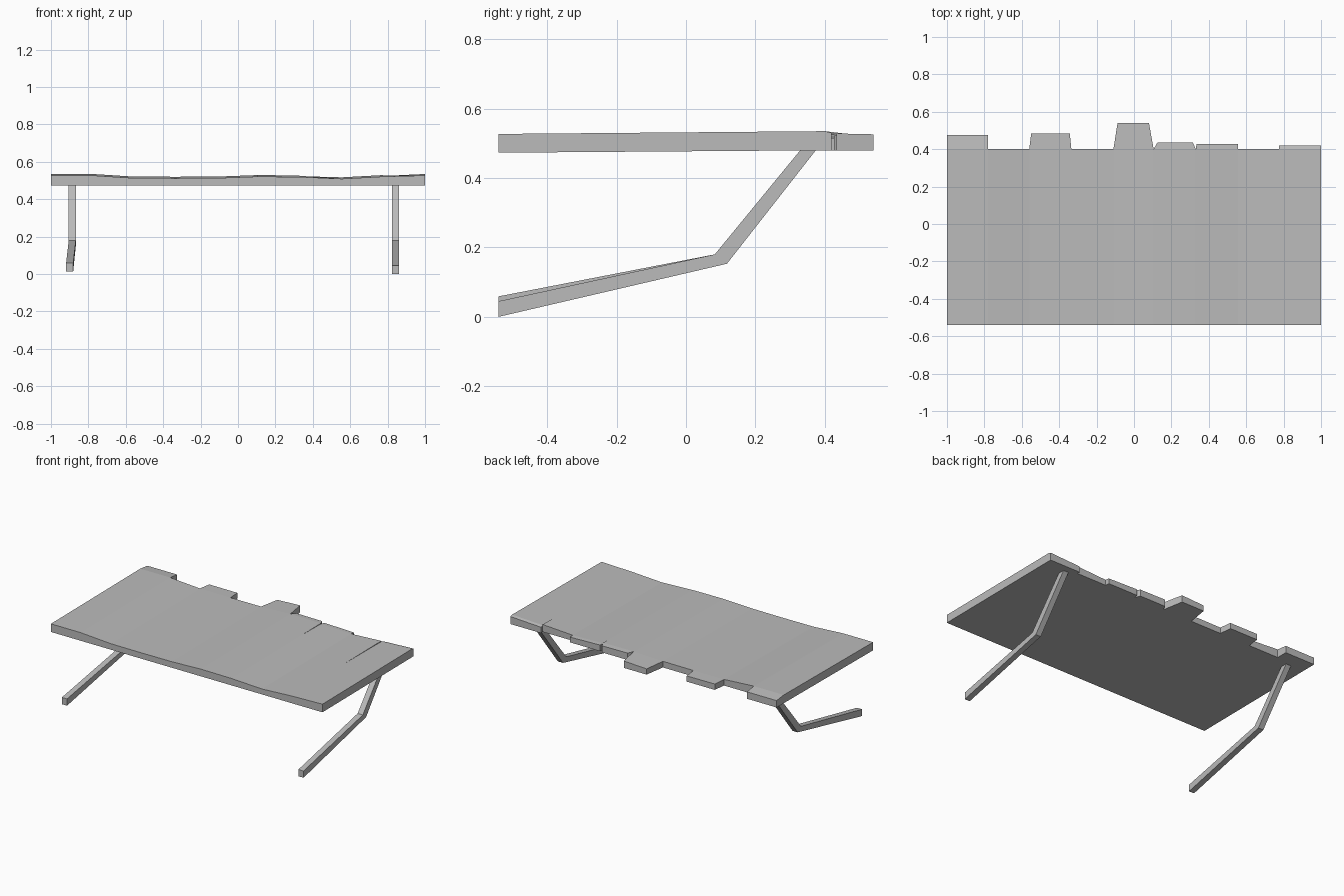
import bpy
import bmesh

cube = bpy.data.objects.get("Cube")
if cube:
    bpy.data.objects.remove(cube)

grey = bpy.data.materials.new("light grey")
grey.use_nodes = True
colour = (0.5, 0.5, 0.5, 1)
grey.diffuse_color = colour
grey.node_tree.nodes["Principled BSDF"].inputs["Base Color"].default_value = colour

FRONT, BACK = -0.54, 0.4
LOW_FRONT, LOW_BACK = 0.473, 0.48
RISE = 0.008


def finish(bm, name):
    bmesh.ops.remove_doubles(bm, verts=bm.verts, dist=0.0002)
    bmesh.ops.recalc_face_normals(bm, faces=bm.faces)
    mesh = bpy.data.meshes.new(name)
    bm.to_mesh(mesh)
    bm.free()
    mesh.materials.append(grey)
    obj = bpy.data.objects.new(name, mesh)
    bpy.context.collection.objects.link(obj)


def face(bm, *points):
    bm.faces.new([bm.verts.new(p) for p in points])


# Deck stations: x, height of the front edge
stations = [(-1, 0.527), (-0.78, 0.527), (-0.56, 0.513), (-0.335, 0.512),
            (-0.11, 0.513), (0.105, 0.521), (0.33, 0.519), (0.555, 0.509),
            (0.775, 0.521), (1, 0.527)]
# Slits: station -> (y where the slit starts, drop on its +x side)
slits = {6: (0.2, 0.004), 8: (0.01, 0.005)}
# Tabs: strip -> (outer y, inset at -x, inset at +x, drop of the outer edge)
tabs = {0: (0.475, 0, 0, 0.009), 2: (0.483, 0.01, 0.008, 0.002),
        4: (0.54, 0.022, 0.025, 0.003), 5: (0.435, 0.02, 0.015, 0.003),
        6: (0.428, 0.005, 0, 0.002), 8: (0.42, 0, 0, 0.005)}

# Wavy deck with tabs along the back
bm = bmesh.new()
for i in range(len(stations) - 1):
    (x0, h0), (x1, h1) = stations[i], stations[i + 1]
    b0 = h0 + RISE - slits.get(i, (0, 0))[1]
    b1 = h1 + RISE
    top = [(x0, FRONT, h0), (x1, FRONT, h1)]
    if i + 1 in slits:
        y = slits[i + 1][0]
        top.append((x1, y, h1 + RISE * (y - FRONT) / (BACK - FRONT)))
    top += [(x1, BACK, b1), (x0, BACK, b0)]
    if i in slits:
        y = slits[i][0]
        start = (x0, y, h0 + RISE * (y - FRONT) / (BACK - FRONT))
        top.append(start)
        face(bm, start, (x0, BACK, b0), (x0, BACK, h0 + RISE))
    face(bm, *top)
    f0, f1 = (x0, FRONT, LOW_FRONT), (x1, FRONT, LOW_FRONT)
    k0, k1 = (x0, BACK, LOW_BACK), (x1, BACK, LOW_BACK)
    face(bm, f0, k0, k1, f1)
    face(bm, f0, f1, top[1], top[0])
    if i == 0:
        face(bm, f0, (x0, FRONT, h0), (x0, BACK, b0), k0)
    if i == len(stations) - 2:
        face(bm, f1, k1, (x1, BACK, b1), (x1, FRONT, h1))
    t0, t1 = (x0, BACK, b0), (x1, BACK, b1)
    if i in tabs:
        y, in0, in1, drop = tabs[i]
        o0, o1 = (x0 + in0, y, b0 - drop), (x1 - in1, y, b1 - drop)
        l0, l1 = (x0 + in0, y, LOW_BACK), (x1 - in1, y, LOW_BACK)
        face(bm, t0, t1, o1, o0)
        face(bm, k0, l0, l1, k1)
        face(bm, o0, o1, l1, l0)
        face(bm, t0, o0, l0, k0)
        face(bm, t1, k1, l1, o1)
    else:
        face(bm, t0, t1, k1, k0)
finish(bm, "deck")


# Bent legs: square bar through hip, knee and foot
def leg(name, x, foot_x, lift):
    bm = bmesh.new()
    sections = [(x, (0.33, 0.481), (0.375, 0.481)),
                (x, (0.083, 0.18), (0.118, 0.153)),
                (foot_x, (FRONT, 0.045 + lift), (FRONT, lift))]
    rings = []
    for cx, a, b in sections:
        w = 0.019
        rings.append([bm.verts.new(p) for p in (
            (cx - w, *a), (cx + w, *a), (cx + w, *b), (cx - w, *b))])
    for r, s in zip(rings, rings[1:]):
        for j in range(4):
            n = (j + 1) % 4
            bm.faces.new((r[j], r[n], s[n], s[j]))
    bm.faces.new(rings[0])
    bm.faces.new(rings[-1])
    finish(bm, name)


leg("left_leg", 0.842, 0.842, 0.0)
leg("right_leg", -0.886, -0.9, 0.014)
